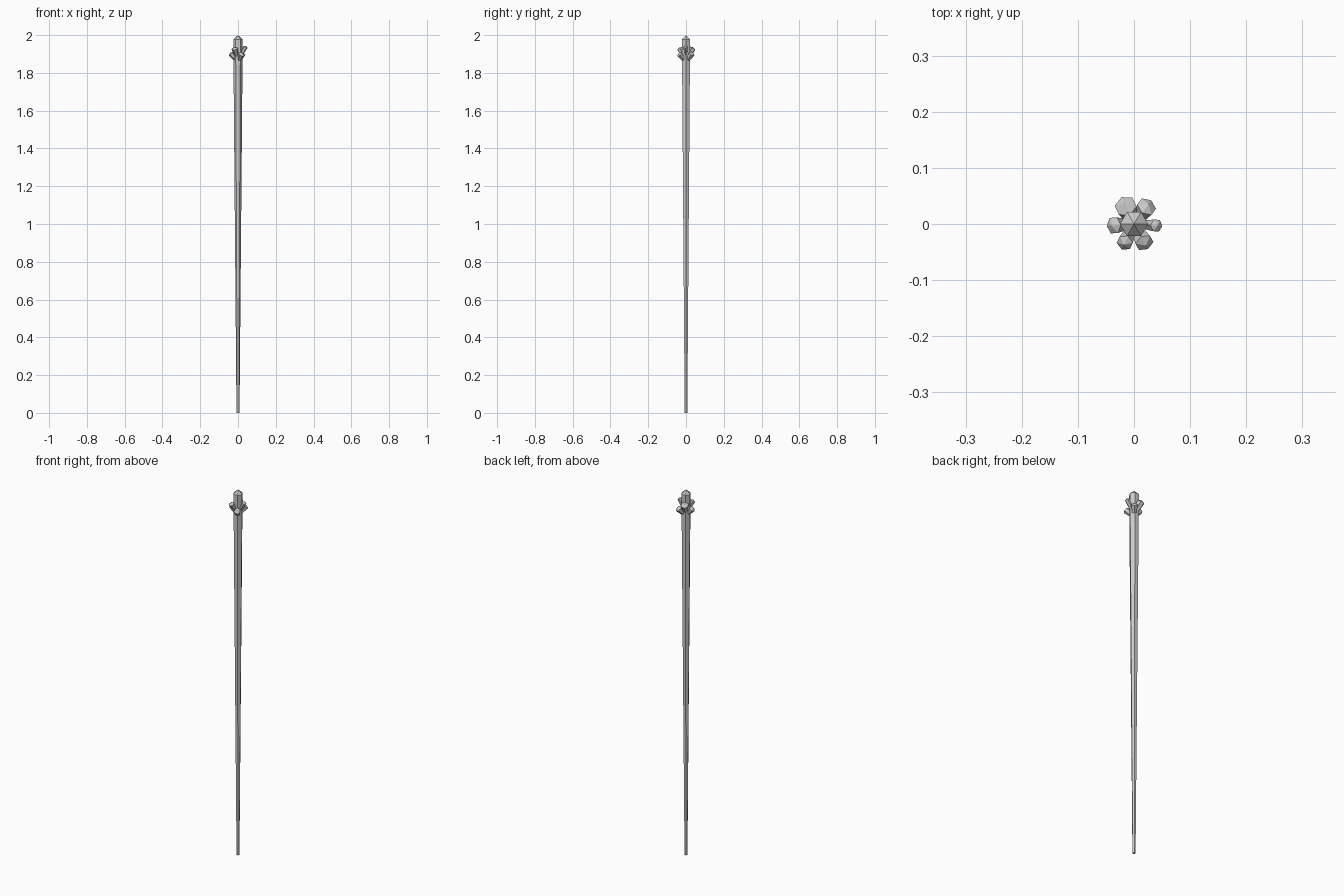
import bpy, bmesh, math
from mathutils import Vector, Matrix

if "Cube" in bpy.data.objects:
    bpy.data.objects.remove(bpy.data.objects["Cube"])


def crystal(name, base, tip, r_base, r_shoulder, cap, spin=0.0, sides=6):
    """Faceted prism widening from base to shoulder, closed by a pointed cap."""
    base, tip = Vector(base), Vector(tip)
    axis = tip - base
    length = axis.length
    bm = bmesh.new()
    rings = []
    for r, z in ((r_base, 0.0), (r_shoulder, length - cap)):
        rings.append([bm.verts.new((r * math.cos(spin + i * math.tau / sides),
                                    r * math.sin(spin + i * math.tau / sides), z))
                      for i in range(sides)])
    apex = bm.verts.new((0, 0, length))
    for i in range(sides):
        j = (i + 1) % sides
        bm.faces.new((rings[0][i], rings[0][j], rings[1][j], rings[1][i]))
        bm.faces.new((rings[1][i], rings[1][j], apex))
    bm.faces.new(rings[0][::-1])
    rot = Vector((0, 0, 1)).rotation_difference(axis).to_matrix().to_4x4()
    bm.transform(Matrix.Translation(base) @ rot)
    mesh = bpy.data.meshes.new(name)
    bm.to_mesh(mesh)
    bm.free()
    obj = bpy.data.objects.new(name, mesh)
    bpy.context.collection.objects.link(obj)
    return obj


# Long tapered shaft ending in the central crystal point
crystal("shaft", (0, 0, 0), (0, 0, 2.0), 0.008, 0.025, 0.022)

# Ring of side crystals: angle, tip reach, shoulder radius, base z, tip z
shards = [
    (-4, 0.043, 0.012, 1.865, 1.943),
    (54, 0.044, 0.018, 1.855, 1.908),
    (115, 0.040, 0.020, 1.865, 1.938),
    (184, 0.041, 0.016, 1.855, 1.908),
    (244, 0.041, 0.015, 1.865, 1.935),
    (299, 0.044, 0.017, 1.855, 1.905),
]
for n, (deg, reach, r, z0, z1) in enumerate(shards):
    a = math.radians(deg)
    tip = (reach * math.cos(a), reach * math.sin(a), z1)
    crystal(f"side_crystal_{n + 1}", (0, 0, z0), tip, r * 0.45, r, r * 0.5, a)
